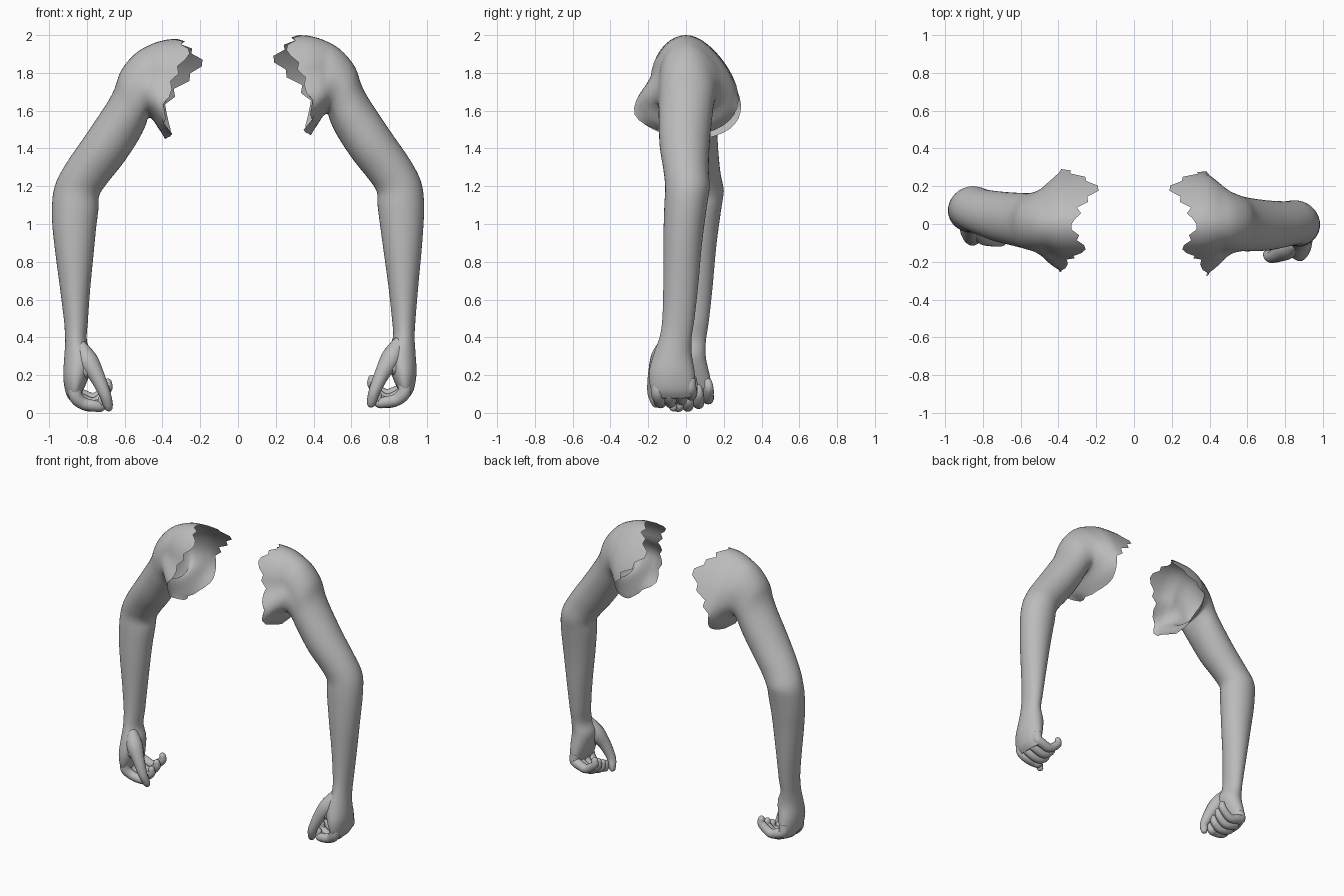
import bpy
import bmesh
import math
from mathutils import Vector

default_cube = bpy.data.objects.get("Cube")
if default_cube:
    bpy.data.objects.remove(default_cube, do_unlink=True)

skin = bpy.data.materials.new("plain grey")
skin.use_nodes = True
grey = (0.5, 0.5, 0.5, 1)
skin.diffuse_color = grey
skin.node_tree.nodes["Principled BSDF"].inputs["Base Color"].default_value = grey

SIDES = 40

# Arm cross-sections in hundredths, shoulder to knuckles:
# outer x, outer z, inner x, inner z, front y, back y
ARM = [
    (33, 200, 37, 147, -28, 28),
    (38, 199.5, 41, 151, -26, 26),
    (45, 197.5, 45, 157, -22, 22),
    (54, 192.5, 47.5, 158, -18, 18),
    (62, 183, 49, 154, -15.5, 15.5),
    (67, 170, 53, 146, -14.5, 14),
    (80, 150, 61, 134, -14, 12.5),
    (91, 134, 69, 124, -12, 12),
    (97, 122, 73.5, 117, -11, 12.5),
    (98.5, 109, 74, 109, -11.5, 11),
    (97.5, 90, 76.5, 90, -12, 8.5),
    (95.5, 68, 79.5, 68, -12, 6.5),
    (94, 50, 81.5, 50, -12.5, 4.5),
    (93.5, 40, 82, 40, -14, 3),
    (94, 31, 79, 32, -17, 3),
    (94.5, 21, 80.5, 23, -19.5, 4.5),
    (93, 12, 83, 16, -19, 5),
    (90, 7.5, 86, 10, -16, 3),
]

# How far each tooth of the torn shoulder edge reaches, from the top
# round the back, underneath and up the front
TORN = [0, 2, 5, 3, 9, 9, 15, 15, 9, 9, 1, 2, -3, -2, -1, 0, 1, 1, 0, -1,
        -1, -2, 1, 2, 0, -3, -2, -3, -4, -1, 0, -1, 3, 2, 6, 8, 7, 3, 4, 0]


def catmull(rows, steps):
    """Smoothly interpolate a list of equal-length number rows."""
    out = []
    for i in range(len(rows) - 1):
        a, b = rows[max(i - 1, 0)], rows[i]
        c, d = rows[i + 1], rows[min(i + 2, len(rows) - 1)]
        for k in range(steps):
            t = k / steps
            out.append([q + t / 2 * (r - p + t * (2 * p - 5 * q + 4 * r - s
                        + t * (3 * (q - r) + s - p)))
                        for p, q, r, s in zip(a, b, c, d)])
    return out + [list(rows[-1])]


def clamp(value, low=0, high=1):
    return min(max(value, low), high)


def pose(p, side):
    """Place a point on one side; the right arm hangs further back."""
    if side > 0:
        return p
    back = 0.075 * clamp((1.75 - p.z) / 0.55) + 0.02 * clamp(1 - p.z / 0.3)
    inward = 0.02 * clamp((1 - p.z) / 0.5)
    return Vector((inward - p.x, p.y + back, p.z - 0.02))


def loft(name, rings, side, cap_start):
    """Skin a tube over rings of points and close its ends."""
    bm = bmesh.new()
    rows = [[bm.verts.new(pose(p, side)) for p in ring] for ring in rings]
    for a, b in zip(rows, rows[1:]):
        n = len(a)
        for i in range(n):
            j = (i + 1) % n
            bm.faces.new((a[i], a[j], b[j], b[i]))
    bm.faces.new(rows[-1])
    if cap_start:
        bm.faces.new(rows[0])
    bmesh.ops.recalc_face_normals(bm, faces=bm.faces)
    # Keep the open shoulder shell facing outwards
    shell = max(bm.faces, key=lambda f: f.calc_center_median().x * side)
    if shell.normal.x * side < 0:
        bmesh.ops.reverse_faces(bm, faces=bm.faces)
    mesh = bpy.data.meshes.new(name)
    bm.to_mesh(mesh)
    bm.free()
    mesh.materials.append(skin)
    for poly in mesh.polygons:
        poly.use_smooth = True
    obj = bpy.data.objects.new(name, mesh)
    bpy.context.collection.objects.link(obj)


def arm_rings():
    rings = []
    for ox, oz, ix, iz, front, back in catmull(ARM, 4):
        outer, inner = Vector((ox, 0, oz)), Vector((ix, 0, iz))
        chest = clamp((67 - ox) / 20)
        ring = []
        for k in range(SIDES):
            angle = math.tau * k / SIDES
            c, s = math.cos(angle), math.sin(angle)
            # Chest and back folds hang low, the top of the shoulder is narrow
            fold = 0.95 - 0.3 * c if s > 0 else clamp(0.76 - 0.75 * c, 0.68, 1.25)
            p = outer.lerp(inner, (1 - c) / 2)
            p.y = (front + back) / 2 + s * (back - front) / 2 * (1 + chest * (fold - 1))
            ring.append(p / 100)
        rings.append(ring)
    # Tear the open shoulder edge
    for i, ring in enumerate(rings[:4]):
        for p, reach in zip(ring, TORN):
            p.x -= reach / 100 * (1 - i / 4)
    return rings


def finger_rings(points):
    """Round rings along a path of x, y, z, radius, with a rounded tip."""
    path = catmull(points, 5)
    rings = []
    for i, (x, y, z, r) in enumerate(path):
        ahead = Vector(path[min(i + 1, len(path) - 1)][:3])
        behind = Vector(path[max(i - 1, 0)][:3])
        along = (ahead - behind).normalized()
        u = along.cross(Vector((0, 1, 0))).normalized()
        v = along.cross(u)
        centre = Vector((x, y, z))
        ring = [centre + r * (u * math.cos(a) + v * math.sin(a))
                for a in (math.tau * k / 14 for k in range(14))]
        rings.append(ring)
    for bulge in (0.5, 0.85, 0.99):
        rings.append([centre + along * r * bulge + (p - centre) * math.sqrt(1 - bulge ** 2)
                      for p in ring])
    return rings


# Finger name, sideways position, fingertip sideways position, tip x, tip z, lift
FINGERS = [
    ("index", -0.15, -0.13, 0.745, 0.09, 0),
    ("middle", -0.09, -0.075, 0.73, 0.12, 0),
    ("ring", -0.03, -0.02, 0.725, 0.15, 0.015),
    ("little", 0.02, 0.035, 0.715, 0.18, 0.04),
]

for side, label in ((1, "left"), (-1, "right")):
    loft(label + "_arm", arm_rings(), side, False)
    for name, y, tip_y, tip_x, tip_z, lift in FINGERS:
        mid = (y + tip_y) / 2
        path = [(0.88, y, 0.18, 0.032), (0.88, y, 0.11 + lift / 2, 0.036),
                (0.84, mid, 0.07 + lift, 0.033), (0.78, mid, 0.057 + lift, 0.03),
                (tip_x, tip_y, tip_z - 0.035, 0.027), (tip_x - 0.005, tip_y, tip_z, 0.022)]
        loft(label + "_" + name + "_finger", finger_rings(path), side, True)
    # Thumb with its fleshy base and the web joining it to the palm
    thumb = [(0.86, -0.10, 0.38, 0.035), (0.815, -0.13, 0.295, 0.055),
             (0.765, -0.16, 0.21, 0.041), (0.725, -0.175, 0.12, 0.031),
             (0.71, -0.165, 0.07, 0.027), (0.705, -0.16, 0.05, 0.022)]
    loft(label + "_thumb", finger_rings(thumb), side, True)
    web = [(0.89, -0.125, 0.23, 0.045), (0.84, -0.135, 0.24, 0.042),
           (0.785, -0.15, 0.245, 0.034)]
    loft(label + "_thumb_web", finger_rings(web), side, True)
